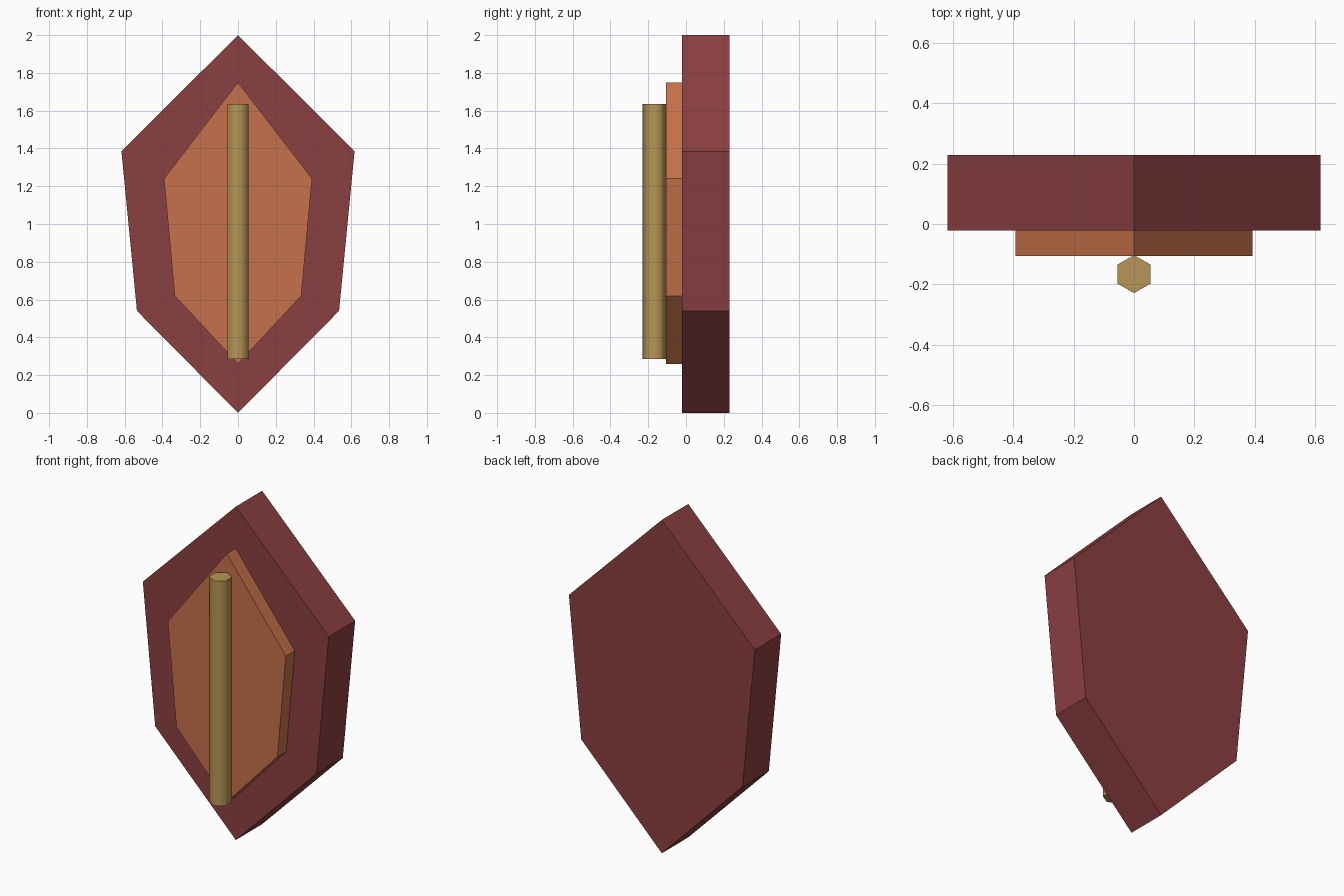
import bpy
import bmesh
from math import radians
from mathutils import Matrix, Vector

cube = bpy.data.objects.get("Cube")
if cube:
    bpy.data.objects.remove(cube)


def make_material(name, rgb):
    mat = bpy.data.materials.new(name)
    mat.use_nodes = True
    color = (*rgb, 1)
    mat.diffuse_color = color
    mat.node_tree.nodes["Principled BSDF"].inputs["Base Color"].default_value = color
    return mat


def finish(name, bm, mat):
    bmesh.ops.recalc_face_normals(bm, faces=bm.faces)
    mesh = bpy.data.meshes.new(name)
    bm.to_mesh(mesh)
    bm.free()
    mesh.materials.append(mat)
    obj = bpy.data.objects.new(name, mesh)
    bpy.context.collection.objects.link(obj)
    return obj


def plate(name, half, front, back, mat):
    """Extrude a profile of (x, z) points, mirrored across x = 0."""
    outline = half + [(-x, z) for x, z in reversed(half) if x > 0]
    bm = bmesh.new()
    face = bm.faces.new([bm.verts.new((x, front, z)) for x, z in outline])
    ext = bmesh.ops.extrude_face_region(bm, geom=[face], use_keep_orig=True)
    verts = [v for v in ext["geom"] if isinstance(v, bmesh.types.BMVert)]
    bmesh.ops.translate(bm, verts=verts, vec=Vector((0, back - front, 0)))
    return finish(name, bm, mat)


maroon = make_material("maroon", (0.26, 0.05, 0.053))
orange = make_material("burnt orange", (0.56, 0.165, 0.068))
gold = make_material("dull gold", (0.48, 0.305, 0.09))

# Six-sided body and the raised panel on its front
plate("body", [(0, 0), (0.535, 0.54), (0.617, 1.385), (0, 2)], -0.021, 0.229, maroon)
plate("front_panel", [(0, 0.26), (0.335, 0.62), (0.392, 1.24), (0, 1.75)], -0.106, -0.021, orange)

# Upright hexagonal rod with soft sides and crisp caps
bottom, top, radius = 0.285, 1.635, 0.063
bm = bmesh.new()
place = Matrix.Translation((0, -0.166, (bottom + top) / 2)) @ Matrix.Rotation(radians(90), 4, "Z")
bmesh.ops.create_cone(bm, cap_ends=True, segments=6, radius1=radius, radius2=radius,
                      depth=top - bottom, matrix=place)
# Put a corner of the hexagon toward the front
lead = max(bm.verts, key=lambda v: abs(v.co.x))
if abs(lead.co.x) > radius * 0.95:
    bmesh.ops.rotate(bm, verts=bm.verts, cent=(0, -0.166, 0),
                     matrix=Matrix.Rotation(radians(30), 3, "Z"))
rod = finish("rod", bm, gold)
bpy.ops.object.select_all(action="DESELECT")
rod.select_set(True)
bpy.context.view_layer.objects.active = rod
bpy.ops.object.shade_smooth_by_angle(angle=radians(70))
